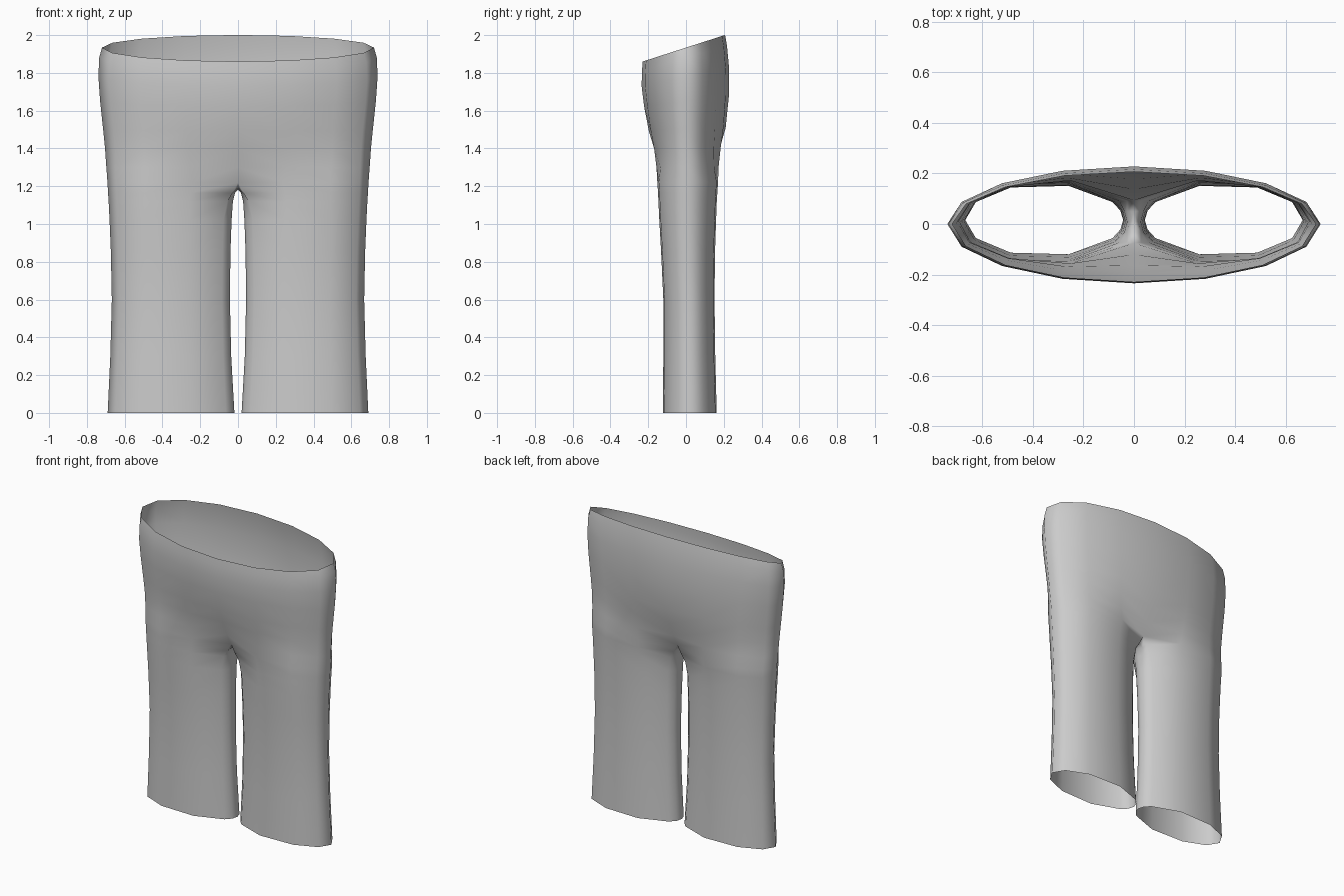
import bpy, bmesh
from math import cos, sin, radians

if "Cube" in bpy.data.objects:
    bpy.data.objects.remove(bpy.data.objects["Cube"])

# Torso rows: height, half width, front depth, back depth, slope of row, blend to leg shape
TORSO = [
    (1.934, .720, .229, .207, .322, 0),
    (1.88, .735, .233, .217, .29, 0),
    (1.78, .739, .235, .228, .21, 0),
    (1.65, .730, .222, .227, .12, 0),
    (1.50, .714, .203, .216, .04, .05),
    (1.40, .704, .188, .202, 0, .22),
    (1.30, .697, .175, .190, 0, .55),
    (1.22, .691, .165, .180, 0, 1),
]
# Leg rows: height, inner x, outer x, front y, back y, spread of the inner thigh edge
LEG = [
    (1.165, .016, .688, -.156, .174, .45),
    (1.12, .027, .685, -.154, .171, .8),
    (1.02, .034, .680, -.149, .167, 1),
    (.85, .040, .673, -.139, .161, 1),
    (.60, .043, .668, -.127, .158, 1),
    (.30, .036, .676, -.127, .162, 1),
    (0, .019, .690, -.130, .170, 1),
]
TORSO_ANGLES = [-90 + 22.5 * i for i in range(9)]
LEG_ANGLES = [-150, -108, -65, -30, 0, 30, 65, 108, 150, 165, 180, 195]


def leg_point(angle, x0, x1, y0, y1):
    a = radians(angle)
    return ((x0 + x1) / 2 + (x1 - x0) / 2 * cos(a),
            (y0 + y1) / 2 + (y1 - y0) / 2 * sin(a))


def bridge(bm, upper, lower, closed=False):
    n = len(upper)
    for i in range(n if closed else n - 1):
        j = (i + 1) % n
        bm.faces.new((upper[i], lower[i], lower[j], upper[j]))


bm = bmesh.new()

# Waist and hips, right half
prev = None
for z, width, front, back, slope, w in TORSO:
    row = []
    for i, ang in enumerate(TORSO_ANGLES):
        a = radians(ang)
        x, y = width * cos(a), (back if ang > 0 else front) * sin(a)
        lx, ly = leg_point(LEG_ANGLES[i], 0, width, -.160, .178)
        x, y = x + (lx - x) * w, y + (ly - y) * w
        if i in (0, 8):
            x = 0
        row.append(bm.verts.new((x, y, z + slope * y)))
    if prev:
        bridge(bm, prev, row)
    prev = row

# Crotch seam closes the leg loop
prev = prev + [bm.verts.new((0, y, z)) for y, z in
               ((.05, 1.193), (.009, 1.182), (-.032, 1.193))]

# Right leg
for z, x0, x1, y0, y1, spread in LEG:
    row = []
    for i, ang in enumerate(LEG_ANGLES):
        x, y = leg_point(ang, x0, x1, y0, y1)
        if i in (0, 8):
            x *= spread
        row.append(bm.verts.new((x, y, z)))
    bridge(bm, prev, row, True)
    prev = row

bmesh.ops.recalc_face_normals(bm, faces=bm.faces)
for f in bm.faces:
    f.smooth = True
mesh = bpy.data.meshes.new("trousers")
bm.to_mesh(mesh)
bm.free()
trousers = bpy.data.objects.new("trousers", mesh)
bpy.context.collection.objects.link(trousers)

# Left half
mirror = trousers.modifiers.new("mirror", 'MIRROR')
mirror.use_clip = True
mirror.merge_threshold = .001
